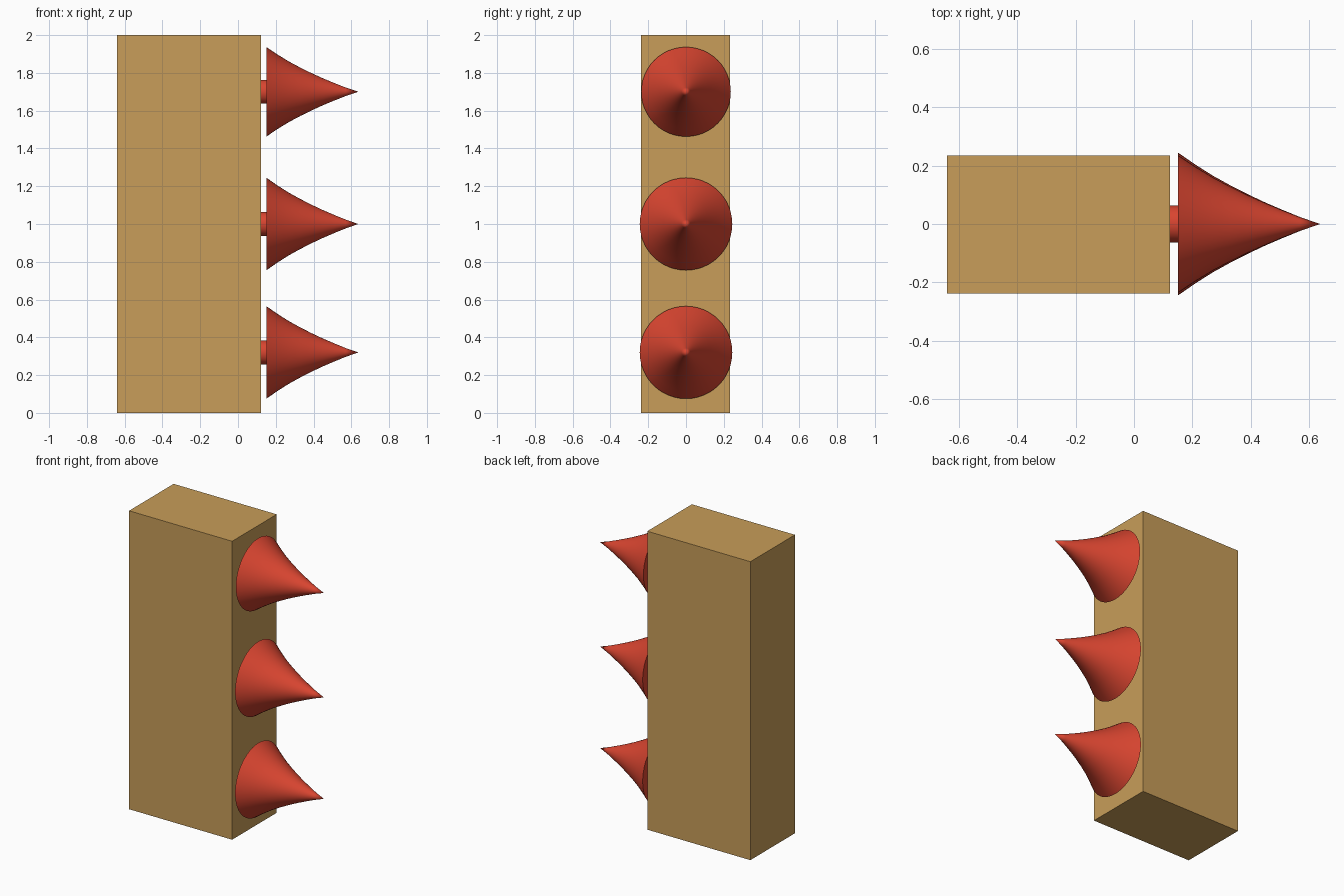
import bpy, bmesh
from math import pi
from mathutils import Matrix, Vector

if "Cube" in bpy.data.objects:
    bpy.data.objects.remove(bpy.data.objects["Cube"])


def material(name, rgb):
    m = bpy.data.materials.new(name)
    m.diffuse_color = (*rgb, 1)
    m.use_nodes = True
    m.node_tree.nodes["Principled BSDF"].inputs["Base Color"].default_value = m.diffuse_color
    return m


wood = material("wood", (0.58, 0.34, 0.10))
red = material("red", (0.70, 0.06, 0.03))


def finish(name, bm, mat):
    bmesh.ops.recalc_face_normals(bm, faces=bm.faces)
    mesh = bpy.data.meshes.new(name)
    bm.to_mesh(mesh)
    bm.free()
    mesh.materials.append(mat)
    ob = bpy.data.objects.new(name, mesh)
    bpy.context.collection.objects.link(ob)
    return ob


def spun(name, profile, z, mat, sides=48):
    """Revolve (x, radius) points around a horizontal x axis at height z."""
    bm = bmesh.new()
    verts = [bm.verts.new((x, 0, z + r)) for x, r in profile]
    edges = [bm.edges.new(p) for p in zip(verts, verts[1:])]
    bmesh.ops.spin(bm, geom=verts + edges, cent=(0, 0, z), axis=(1, 0, 0),
                   angle=2 * pi, steps=sides)
    bmesh.ops.remove_doubles(bm, verts=bm.verts, dist=1e-5)
    ob = finish(name, bm, mat)
    bpy.ops.object.select_all(action='DESELECT')
    ob.select_set(True)
    bpy.context.view_layer.objects.active = ob
    bpy.ops.object.shade_smooth_by_angle(angle=pi / 6)


# Upright block
bm = bmesh.new()
bmesh.ops.create_cube(bm, size=1, matrix=Matrix.LocRotScale(
    Vector((-0.259, -0.002, 1.0)), None, Vector((0.764, 0.472, 2.0))))
finish("block", bm, wood)

# Spikes with concave sides, each on a short peg
for label, z, radius in (("lower", 0.32, 0.245), ("middle", 1.0, 0.245), ("upper", 1.70, 0.237)):
    flare = [(0.15, 0), (0.15, 1), (0.21, 0.83), (0.27, 0.675), (0.33, 0.54),
             (0.39, 0.415), (0.45, 0.30), (0.51, 0.195), (0.57, 0.095), (0.637, 0)]
    spun(label + "_spike", [(x, r * radius) for x, r in flare], z, red)
    spun(label + "_peg", [(0.10, 0), (0.10, 0.063), (0.152, 0.063), (0.152, 0)], z, red)
